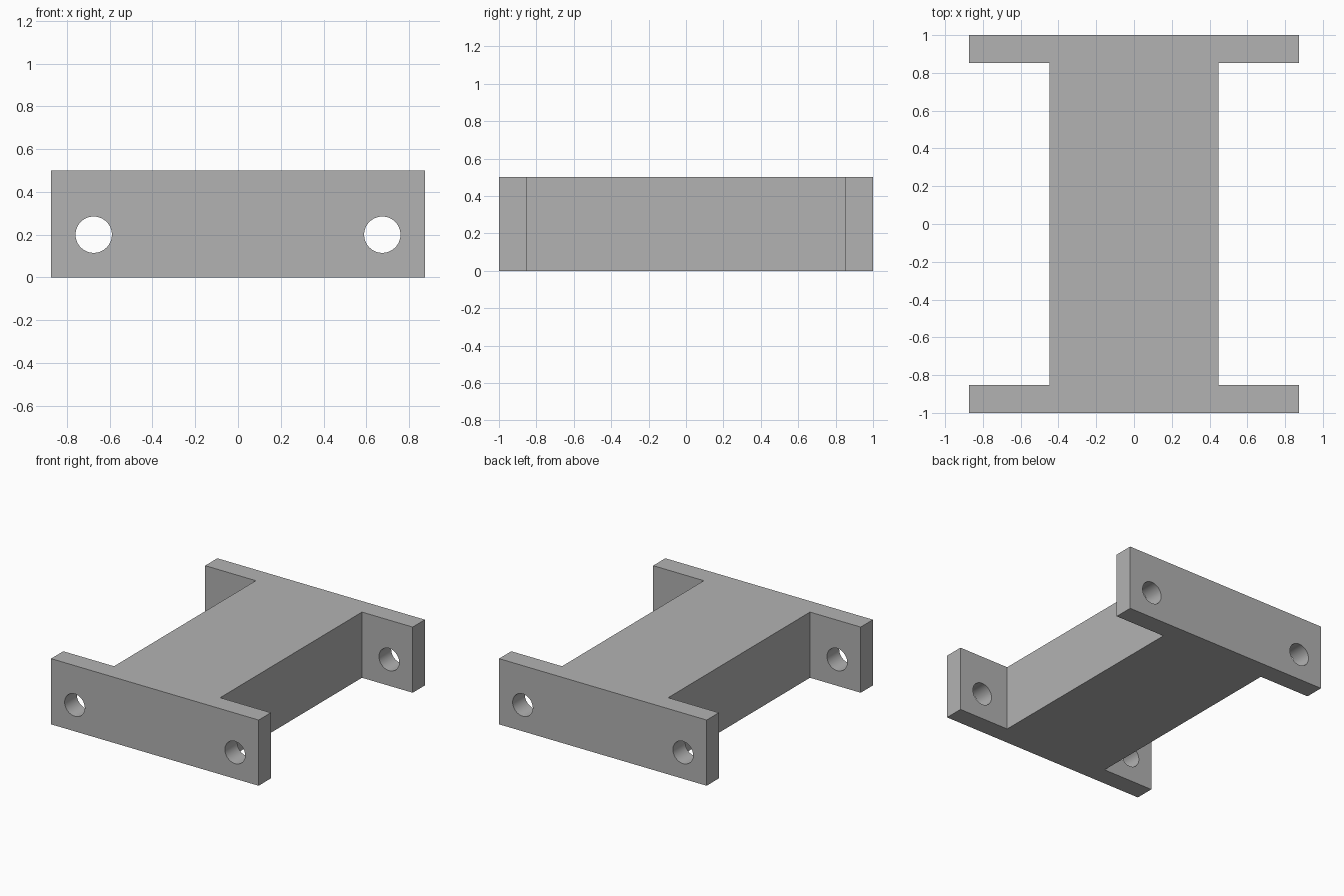
import bpy
import bmesh
import math

cube = bpy.data.objects.get("Cube")
if cube:
    bpy.data.objects.remove(cube, do_unlink=True)

HALF_WIDTH, HALF_LENGTH, HEIGHT = 0.874, 1.0, 0.5
WEB_HALF, FLANGE = 0.447, 0.147
HOLE_X, HOLE_Z, HOLE_RADIUS = 0.675, 0.2, 0.085

grey = bpy.data.materials.new("plain grey")
grey.use_nodes = True
grey.diffuse_color = (0.448, 0.448, 0.448, 1)
grey.node_tree.nodes["Principled BSDF"].inputs["Base Color"].default_value = grey.diffuse_color

# I-shaped block: mirrored outline of web and flanges, extruded upward
inner = HALF_LENGTH - FLANGE
right_half = [(HALF_WIDTH, -HALF_LENGTH), (HALF_WIDTH, -inner), (WEB_HALF, -inner),
              (WEB_HALF, inner), (HALF_WIDTH, inner), (HALF_WIDTH, HALF_LENGTH)]
outline = right_half + [(-x, y) for x, y in reversed(right_half)]

bm = bmesh.new()
base = bm.faces.new([bm.verts.new((x, y, 0)) for x, y in outline])
top = bmesh.ops.extrude_face_region(bm, geom=[base])["geom"]
bmesh.ops.translate(bm, vec=(0, 0, HEIGHT),
                    verts=[v for v in top if isinstance(v, bmesh.types.BMVert)])
bmesh.ops.recalc_face_normals(bm, faces=bm.faces)
mesh = bpy.data.meshes.new("flanged_block")
bm.to_mesh(mesh)
bm.free()
block = bpy.data.objects.new("flanged_block", mesh)
bpy.context.collection.objects.link(block)
mesh.materials.append(grey)

# Bolt holes: each bore passes through both flanges
for side, name in ((-1, "right"), (1, "left")):
    bpy.ops.mesh.primitive_cylinder_add(
        vertices=48, radius=HOLE_RADIUS, depth=2.4,
        location=(side * HOLE_X, 0, HOLE_Z), rotation=(math.pi / 2, 0, 0))
    bore = bpy.context.object
    bore.name = name + "_bore_cutter"
    bore.hide_render = True
    bore.data.materials.append(grey)
    cut = block.modifiers.new(name + "_bolt_holes", "BOOLEAN")
    cut.operation = "DIFFERENCE"
    cut.solver = "EXACT"
    cut.object = bore

    # Apply the cut and discard its cutter
    bpy.ops.object.select_all(action="DESELECT")
    block.select_set(True)
    bpy.context.view_layer.objects.active = block
    bpy.ops.object.modifier_apply(modifier=cut.name)
    bpy.data.objects.remove(bore, do_unlink=True)

# Smooth bores, crisp block edges
bpy.ops.object.shade_smooth_by_angle(angle=math.radians(30))
